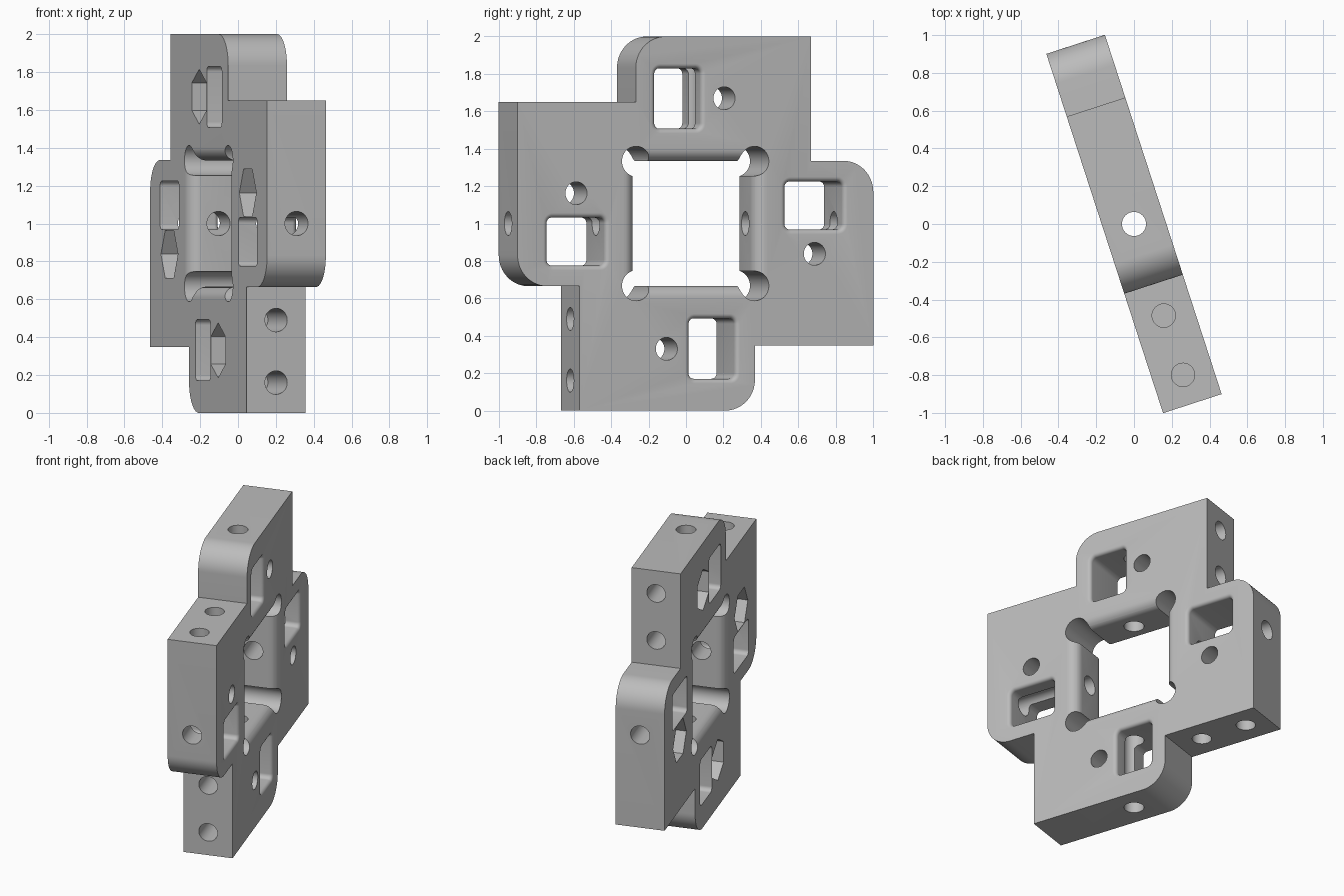
import bpy, bmesh, math
from mathutils import Matrix, Vector

cube = bpy.data.objects.get("Cube")
if cube:
    bpy.data.objects.remove(cube)

HALF_T = 0.163      # half of the plate thickness
TILT = math.radians(18)

metal = bpy.data.materials.new("plain grey")
metal.use_nodes = True
metal.diffuse_color = (0.5, 0.5, 0.5, 1)
metal.node_tree.nodes["Principled BSDF"].inputs["Base Color"].default_value = (0.5, 0.5, 0.5, 1)


def rounded(corners, steps=8):
    """Closed profile from (y, z, radius) corners, with filleted corners."""
    out = []
    for i, (y, z, r) in enumerate(corners):
        p = Vector((y, z))
        if r == 0:
            out.append(p)
            continue
        a = (Vector(corners[i - 1][:2]) - p).normalized()
        b = (Vector(corners[(i + 1) % len(corners)][:2]) - p).normalized()
        c = p + (a + b) * r
        for k in range(steps + 1):
            t = k / steps * math.pi / 2
            out.append(c - b * r * math.cos(t) - a * r * math.sin(t))
    return out


def rect(y0, y1, z0, z1, r, grow=0):
    y0, y1, z0, z1, r = y0 - grow, y1 + grow, z0 - grow, z1 + grow, r + grow
    return rounded([(y0, z0, r), (y1, z0, r), (y1, z1, r), (y0, z1, r)])


def ngon(y, z, r, n=40, phase=0.0):
    return [Vector((y + r * math.cos(phase + i * math.tau / n),
                    z + r * math.sin(phase + i * math.tau / n))) for i in range(n)]


def loft(name, sections):
    """Solid through matching (x, profile) sections."""
    bm = bmesh.new()
    rings = [[bm.verts.new((x, p.x, p.y)) for p in prof] for x, prof in sections]
    n = len(rings[0])
    for a, b in zip(rings, rings[1:]):
        for i in range(n):
            j = (i + 1) % n
            bm.faces.new((a[i], a[j], b[j], b[i]))
    bm.faces.new(rings[0])
    bm.faces.new(rings[-1])
    bmesh.ops.recalc_face_normals(bm, faces=bm.faces)
    mesh = bpy.data.meshes.new(name)
    bm.to_mesh(mesh)
    bm.free()
    ob = bpy.data.objects.new(name, mesh)
    bpy.context.scene.collection.objects.link(ob)
    return ob


def flare(r, steps=8):
    """(depth below the face, outward growth) of an edge rounding."""
    arc = [k / steps * math.pi / 2 for k in range(steps + 1)]
    return [(-0.03, r)] + [(r * (1 - math.cos(a)), r * (1 - math.sin(a))) for a in arc]


cutters = []


def cut(name, sections, matrix=Matrix()):
    ob = loft(name, sections)
    ob.data.transform(matrix)
    ob.hide_render = True
    cutters.append(ob)


# Pinwheel plate outline: one arm repeated four times
outline = []
for k in range(4):
    for y, z, r in ((-0.335, 1, 0.167), (0.651, 1, 0), (0.651, 0.335, 0)):
        for _ in range(k):
            y, z = z, -y
        outline.append((y, z, r))
plate = loft("pinwheel_plate", [(-HALF_T, rounded(outline, 16)), (HALF_T, rounded(outline, 16))])
plate.data.materials.append(metal)

# Central window with both rims rounded
h = 0.333
rim = flare(0.07)
cut("window_cutter",
    [(-HALF_T + d, rect(-h, h, -h, h, 0.01, g)) for d, g in rim] +
    [(HALF_T - d, rect(-h, h, -h, h, 0.01, g)) for d, g in reversed(rim)])

through = (-0.3, 0.3)
upright = Matrix.Rotation(math.radians(-90), 4, 'Y')    # x axis to z axis
for k in range(4):
    turn = Matrix.Rotation(k * math.pi / 2, 4, 'X')
    # Corner relief bore
    cut("relief_cutter", [(x, ngon(h, h, 0.08)) for x in through], turn)
    # Nut slot with a softened rim on one face
    slot = (-0.225, 0.032, 0.507, 0.83, 0.03)
    cut("slot_cutter", [(-0.3, rect(*slot))] +
        [(HALF_T - d, rect(*slot, g)) for d, g in reversed(flare(0.025, 5))], turn)
    # Bolt hole and its hexagonal recess
    cut("bolt_cutter", [(x, ngon(0.162, 0.67, 0.061)) for x in through], turn)
    cut("hex_cutter", [(x, ngon(0.162, 0.67, 0.145, 6, math.pi / 2))
                       for x in (-0.3, -HALF_T + 0.1)], turn)
    # Long bore from the arm end into the window
    cut("end_bore_cutter", [(x, ngon(0, 0, 0.064)) for x in (0.2, 1.1)], turn @ upright)
    # Two blind bores in the arm's flank
    for y in (-0.51, -0.84):
        cut("flank_bore_cutter", [(x, ngon(y, 0, 0.062)) for x in (0.32, 0.75)],
            turn @ upright)

# Carve the plate
for c in cutters:
    mod = plate.modifiers.new(c.name, 'BOOLEAN')
    mod.operation = 'DIFFERENCE'
    mod.solver = 'EXACT'
    mod.object = c
bpy.context.view_layer.update()
graph = bpy.context.evaluated_depsgraph_get()
carved = bpy.data.meshes.new_from_object(plate.evaluated_get(graph))
plate.modifiers.clear()
plate.data = carved
for c in cutters:
    bpy.data.objects.remove(c)

# Stand the plate up, turned about the vertical
plate.data.transform(Matrix.Translation((0, 0, 1)) @ Matrix.Rotation(TILT, 4, 'Z'))
bpy.ops.object.select_all(action='DESELECT')
plate.select_set(True)
bpy.context.view_layer.objects.active = plate
bpy.ops.object.shade_smooth_by_angle(angle=math.radians(30))
